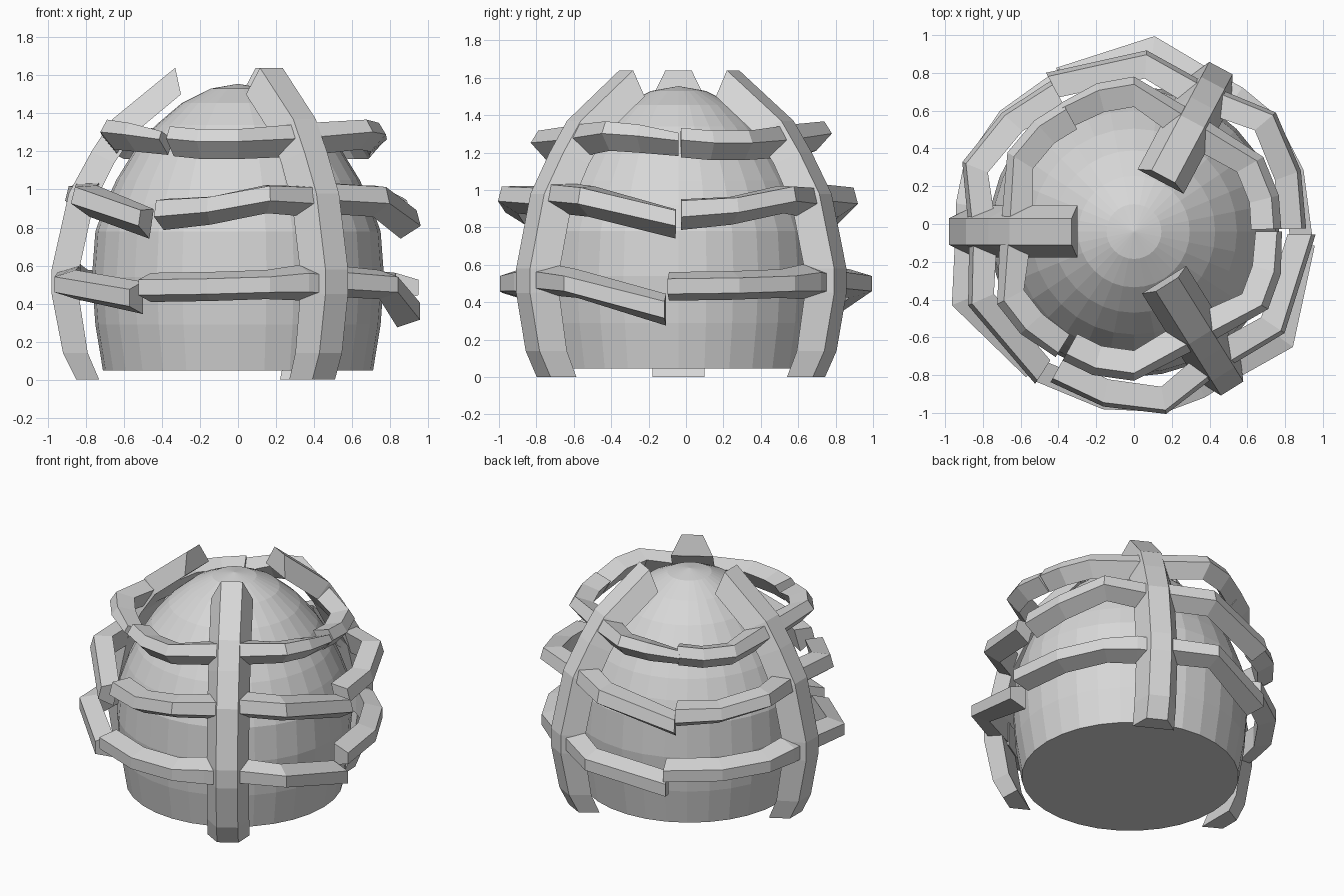
import bpy, bmesh, math
from mathutils import Vector

if "Cube" in bpy.data.objects:
    bpy.data.objects.remove(bpy.data.objects["Cube"])

CENTRE = Vector((0, -0.04, 0))

grey = bpy.data.materials.new("plain grey")
grey.diffuse_color = (0.68, 0.68, 0.68, 1)
grey.use_nodes = True
grey.node_tree.nodes["Principled BSDF"].inputs["Base Color"].default_value = grey.diffuse_color


def make_object(name, bm):
    bmesh.ops.recalc_face_normals(bm, faces=bm.faces)
    mesh = bpy.data.meshes.new(name)
    bm.to_mesh(mesh)
    bm.free()
    mesh.materials.append(grey)
    obj = bpy.data.objects.new(name, mesh)
    obj.location = CENTRE
    bpy.context.collection.objects.link(obj)
    return obj


def loft(name, rings):
    """Skin a row of equal-sized closed rings and cap both ends."""
    bm = bmesh.new()
    rows = [[bm.verts.new(p) for p in ring] for ring in rings]
    n = len(rows[0])
    for a, b in zip(rows, rows[1:]):
        for i in range(n):
            j = (i + 1) % n
            bm.faces.new((a[i], a[j], b[j], b[i]))
    bm.faces.new(rows[0])
    bm.faces.new(rows[-1])
    return make_object(name, bm)


def polar(deg, r, z, side=0.0):
    """Point at an angle and radius, shifted sideways along the tangent."""
    a = math.radians(deg)
    return Vector((r * math.cos(a) - side * math.sin(a),
                   r * math.sin(a) + side * math.cos(a), z))


# Domed core: faceted lathe
dome_profile = [(0.71, 0.047), (0.75, 0.29), (0.768, 0.54), (0.75, 0.78),
                (0.70, 0.92), (0.64, 1.05), (0.545, 1.205), (0.43, 1.34),
                (0.295, 1.455), (0.145, 1.53), (0.004, 1.555)]
loft("dome", [[polar(i * 360 / 32, r, z) for i in range(32)] for r, z in dome_profile])

# Upright rib: outer radius, outer z, inner radius, inner z
rib_profile = [(0.85, 0, 0.73, 0), (0.92, 0.14, 0.79, 0.14),
               (0.98, 0.45, 0.84, 0.46), (0.98, 0.58, 0.835, 0.58),
               (0.89, 0.98, 0.76, 0.92), (0.77, 1.20, 0.65, 1.14),
               (0.66, 1.37, 0.54, 1.30), (0.33, 1.64, 0.30, 1.50)]


def rib(name, base):
    return loft(name, [[polar(base, ro, zo, -0.07), polar(base, ro, zo, 0.07),
                        polar(base, ri, zi, 0.138), polar(base, ri, zi, -0.138)]
                       for ro, zo, ri, zi in rib_profile])


def arm(name, base, tilt, points):
    """Wedge-section bar; points are angle from rib, outer radius, z, size."""
    t = math.radians(tilt)
    rings = []
    for ang, r, z, s in points:
        ring = []
        for depth, h in ((0, -0.045), (0, 0.045), (0.12, 0.085), (0.12, -0.085)):
            dr = -depth * math.cos(t) - h * s * math.sin(t)
            dz = -depth * math.sin(t) + h * s * math.cos(t)
            ring.append(polar(base + ang, r + dr, z + dz))
        rings.append(ring)
    return loft(name, rings)


def fuse(target, parts):
    """Weld the parts into the target and remove them."""
    for part in parts:
        mod = target.modifiers.new("weld", 'BOOLEAN')
        mod.operation = 'UNION'
        mod.solver = 'EXACT'
        mod.object = part
    bpy.context.view_layer.update()
    deps = bpy.context.evaluated_depsgraph_get()
    mesh = bpy.data.meshes.new_from_object(target.evaluated_get(deps))
    target.modifiers.clear()
    target.data = mesh
    for part in parts:
        bpy.data.objects.remove(part)


# Level, outward tilt, long clockwise arm, short drooping arm
levels = [
    ("lower", 0,
     [(2, 0.945, 0.50, 1), (-9, 0.955, 0.51, 1.1), (-22, 0.97, 0.50, 0.9),
      (-42, 0.955, 0.49, 0.9), (-65.5, 0.95, 0.485, 0.9)],
     [(-1, 0.945, 0.525, 1), (22, 1.04, 0.50, 0.9), (53.5, 0.96, 0.40, 1)]),
    ("middle", 15,
     [(2, 0.86, 0.965, 1), (-22, 0.97, 0.98, 0.9), (-42, 0.93, 0.92, 0.9),
      (-61, 0.90, 0.90, 1)],
     [(-1, 0.86, 0.99, 1), (24, 0.95, 0.97, 1), (57, 0.95, 0.85, 0.95)]),
    ("upper", 32,
     [(2, 0.685, 1.31, 1), (-32, 0.77, 1.285, 0.85), (-48, 0.77, 1.285, 0.85),
      (-61, 0.76, 1.30, 0.85)],
     [(-1, 0.685, 1.31, 1), (28, 0.80, 1.335, 0.85), (42, 0.79, 1.32, 0.8),
      (58, 0.77, 1.285, 0.55)]),
]

# Lower short arms droop by different amounts
droop = {"front": -0.04, "back": -0.01, "left": 0.03}

# Cage: three ribs, each with arms to both sides
for side, base in (("front", -58), ("back", 62), ("left", 180)):
    upright = rib(side + "_rib_with_arms", base)
    arms = []
    for level, tilt, long_arm, short_arm in levels:
        short_arm = list(short_arm)
        if level == "lower":
            ang, r, z, s = short_arm[-1]
            short_arm[-1] = (ang, r, z + droop[side], s)
        arms.append(arm(f"{side}_{level}_long_arm", base, tilt, long_arm))
        arms.append(arm(f"{side}_{level}_short_arm", base, tilt, short_arm))
    fuse(upright, arms)
